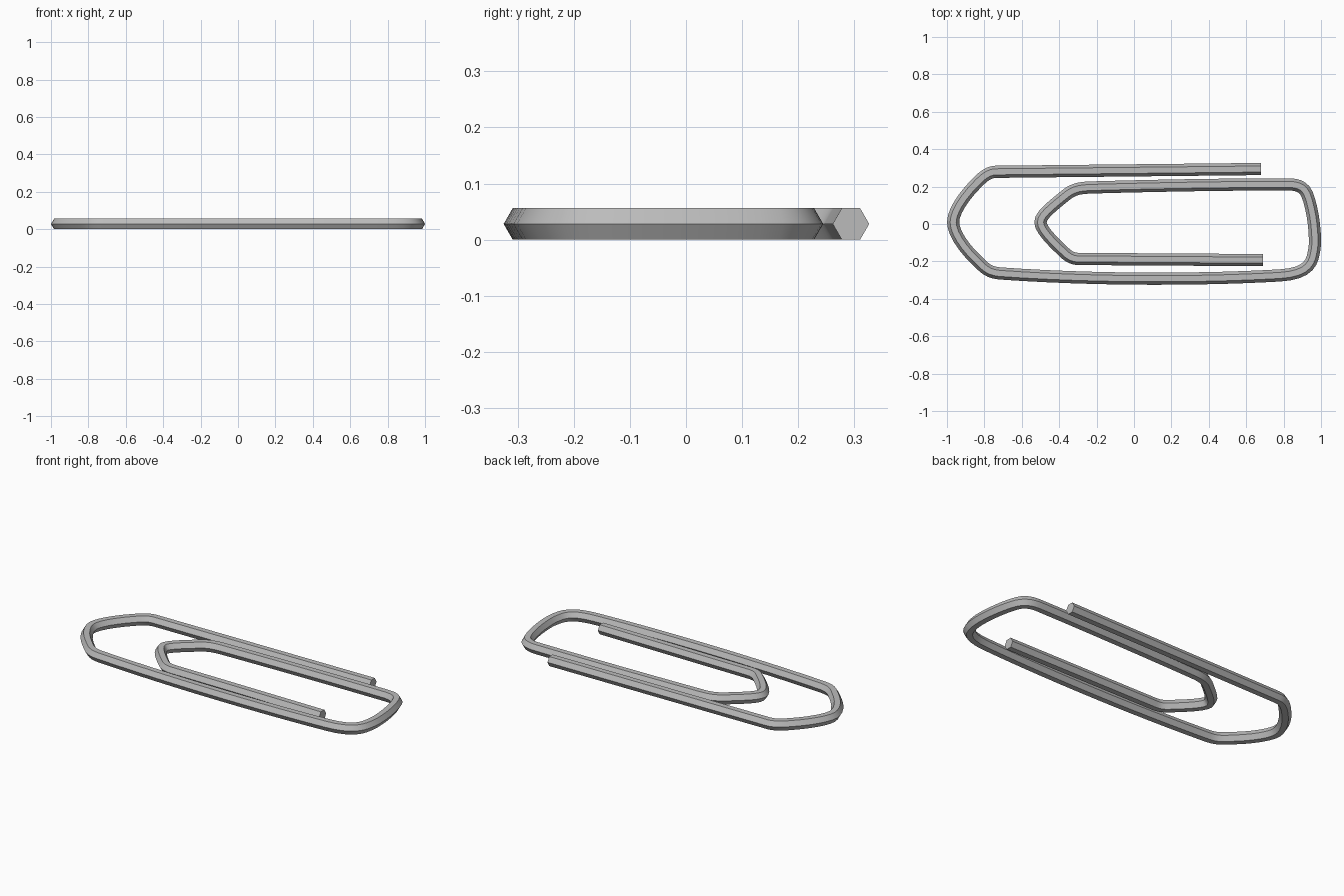
import bpy, bmesh, math
from mathutils import Vector
from mathutils.geometry import interpolate_bezier

cube = bpy.data.objects.get("Cube")
if cube:
    bpy.data.objects.remove(cube)

RADIUS, SIDES = 0.0325, 6
HALF_HEIGHT = RADIUS * math.cos(math.pi / SIDES)

steel = bpy.data.materials.new("steel_grey")
steel.use_nodes = True
colour = (0.5, 0.5, 0.5, 1)
steel.diffuse_color = colour
steel.node_tree.nodes["Principled BSDF"].inputs["Base Color"].default_value = colour

# Wire centre line: knot, handle, handle, knot, ... with the steps of each span
path = [
    (-.74, .279), (-.78, .278), (-.81, .25), (-.84, .22),      # outer loop, back corner
    (-.92, .14), (-.967, .06), (-.967, .01),                   # outer loop, rounded end
    (-.967, -.04), (-.92, -.12), (-.84, -.195),
    (-.80, -.235), (-.78, -.258), (-.72, -.264),               # outer loop, front corner
    (-.5, -.28), (-.2, -.2925), (.1, -.2925),                  # long front run
    (.4, -.2925), (.6, -.285), (.78, -.275),
    (.9, -.268), (.94, -.23), (.955, -.18),                    # right end
    (.965, -.14), (.9675, -.12), (.9675, -.09),
    (.9675, -.01), (.95, .1), (.925, .16),
    (.905, .207), (.86, .212), (.82, .212),
    (.5, .212), (.1, .205), (-.24, .195),                      # inner back run
    (-.31, .193), (-.34, .175), (-.37, .15),                   # inner loop
    (-.45, .085), (-.5, .045), (-.5, .01),
    (-.5, -.025), (-.45, -.08), (-.38, -.145),
    (-.35, -.175), (-.33, -.187), (-.29, -.187),
]
knots = [Vector((x, y, HALF_HEIGHT)) for x, y in path]
centre = [Vector((.68, .294, HALF_HEIGHT)), knots[0]]
for i in range(0, len(knots) - 1, 3):
    centre += interpolate_bezier(*knots[i:i + 4], 7)[1:]
centre.append(Vector((.69, -.193, HALF_HEIGHT)))

# Sweep a hexagon along the centre line with mitred joints
bm = bmesh.new()
rings = []
for i, p in enumerate(centre):
    before = (p - centre[i - 1]).normalized() if i else None
    after = (centre[i + 1] - p).normalized() if i + 1 < len(centre) else None
    before, after = before or after, after or before
    along = (before + after).normalized()
    side = Vector((-along.y, along.x, 0)) / max(along.dot(after), .5)
    ring = []
    for k in range(SIDES):
        a = math.tau * k / SIDES
        ring.append(bm.verts.new(p + RADIUS * (side * math.cos(a) + Vector((0, 0, math.sin(a))))))
    rings.append(ring)
for r, s in zip(rings, rings[1:]):
    for k in range(SIDES):
        n = (k + 1) % SIDES
        bm.faces.new((r[k], r[n], s[n], s[k]))
bm.faces.new(rings[0])
bm.faces.new(rings[-1])
bmesh.ops.recalc_face_normals(bm, faces=bm.faces)

mesh = bpy.data.meshes.new("bent_wire")
bm.to_mesh(mesh)
bm.free()
mesh.materials.append(steel)
wire = bpy.data.objects.new("bent_wire", mesh)
bpy.context.collection.objects.link(wire)

# Smooth around the bends, crisp along the hexagon edges
bpy.ops.object.select_all(action="DESELECT")
wire.select_set(True)
bpy.context.view_layer.objects.active = wire
bpy.ops.object.shade_smooth_by_angle(angle=math.radians(30))
